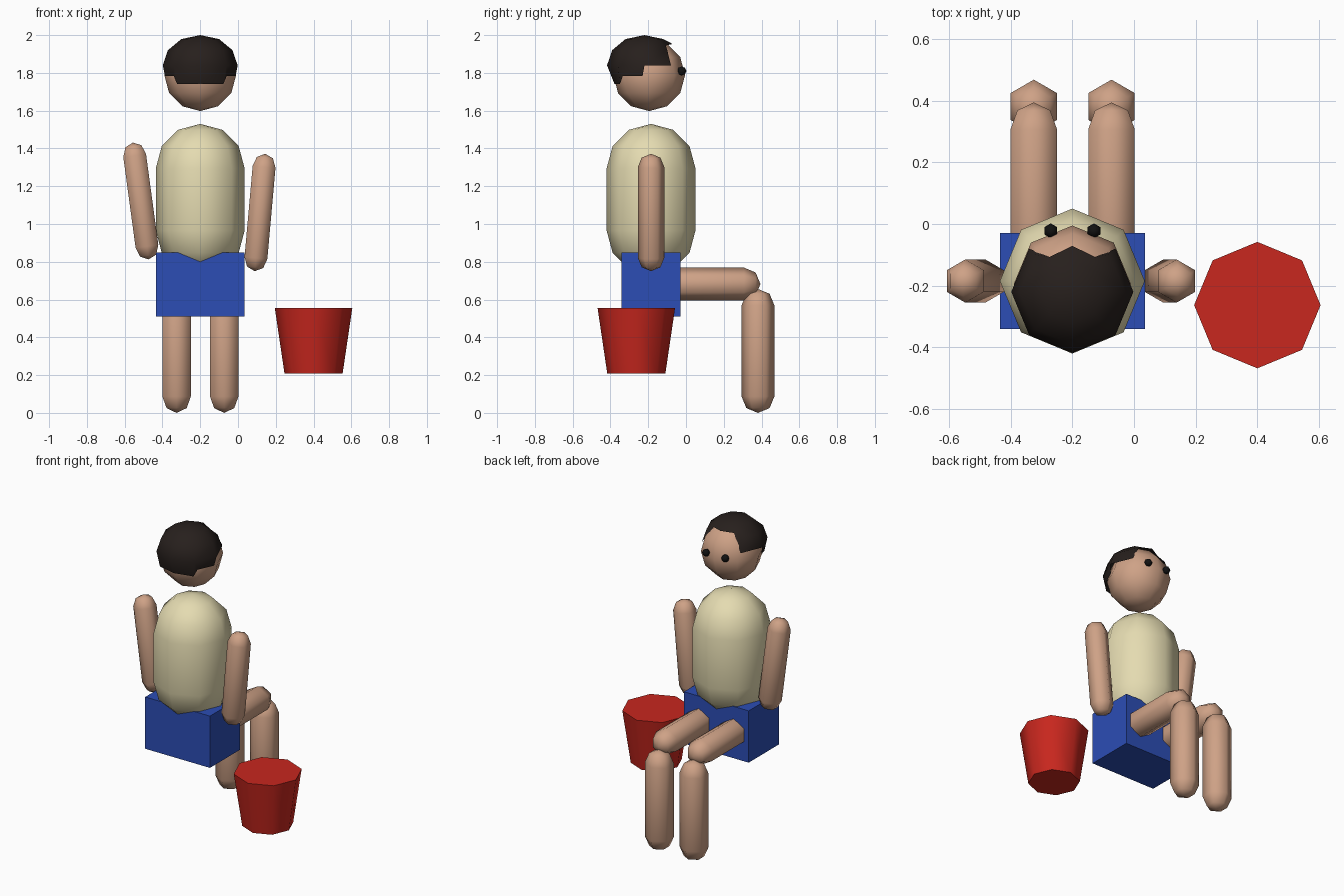
import bpy, bmesh
from math import sin, cos, pi
from mathutils import Vector

if "Cube" in bpy.data.objects:
    bpy.data.objects.remove(bpy.data.objects["Cube"])


def mat(name, rgb):
    m = bpy.data.materials.new(name)
    m.diffuse_color = (*rgb, 1)
    m.use_nodes = True
    m.node_tree.nodes["Principled BSDF"].inputs["Base Color"].default_value = m.diffuse_color
    return m


SKIN = mat("skin", (0.62, 0.36, 0.24))
HAIR = mat("dark_hair", (0.02, 0.014, 0.012))
SHIRT = mat("cream", (0.78, 0.71, 0.44))
BLUE = mat("blue", (0.025, 0.075, 0.46))
RED = mat("red", (0.58, 0.02, 0.013))
BLACK = mat("black", (0.006, 0.006, 0.006))


def add(name, bm, material, smooth=True):
    bmesh.ops.recalc_face_normals(bm, faces=bm.faces)
    for f in bm.faces:
        f.smooth = smooth
    me = bpy.data.meshes.new(name)
    bm.to_mesh(me)
    bm.free()
    me.materials.append(material)
    ob = bpy.data.objects.new(name, me)
    bpy.context.collection.objects.link(ob)
    return ob


def capsule(name, a, b, r, seg, rings, material):
    """Round-ended tube between cap centres a and b (a == b gives a ball)."""
    a, b = Vector(a), Vector(b)
    length = (b - a).length
    prof = [(r * sin(pi / 2 * i / rings), -r * cos(pi / 2 * i / rings)) for i in range(1, rings + 1)]
    top = [(q, length - z) for q, z in reversed(prof)]
    prof += top if length > 0 else top[1:]
    bm = bmesh.new()
    loops = [[bm.verts.new((q * sin(2 * pi * k / seg), q * cos(2 * pi * k / seg), z))
              for k in range(seg)] for q, z in prof]
    lo, hi = bm.verts.new((0, 0, -r)), bm.verts.new((0, 0, length + r))
    for k in range(seg):
        n = (k + 1) % seg
        bm.faces.new((lo, loops[0][k], loops[0][n]))
        bm.faces.new((hi, loops[-1][n], loops[-1][k]))
        for u, v in zip(loops, loops[1:]):
            bm.faces.new((u[k], u[n], v[n], v[k]))
    ob = add(name, bm, material)
    ob.location = a
    if length > 0:
        ob.rotation_mode = 'QUATERNION'
        ob.rotation_quaternion = Vector((0, 0, 1)).rotation_difference(b - a)
    return ob


# torso, head and eyes
capsule("torso", (-0.2, -0.185, 0.965), (-0.2, -0.185, 1.295), 0.235, 8, 3, SHIRT)
capsule("head", (-0.2, -0.195, 1.788), (-0.2, -0.195, 1.788), 0.19, 8, 3, SKIN)
for side, x in (("left", -0.27), ("right", -0.13)):
    capsule(side + "_eye", (x, -0.022, 1.81), (x, -0.022, 1.81), 0.024, 6, 2, BLACK)

# shorts
bm = bmesh.new()
bmesh.ops.create_cube(bm, size=1)
bmesh.ops.scale(bm, vec=(0.47, 0.312, 0.34), verts=bm.verts)
bmesh.ops.translate(bm, vec=(-0.2, -0.185, 0.68), verts=bm.verts)
add("shorts", bm, BLUE, False)

# arms, thighs and shins
capsule("left_arm", (-0.482, -0.185, 0.882), (-0.547, -0.185, 1.362), 0.07, 6, 2, SKIN)
capsule("right_arm", (0.095, -0.185, 0.82), (0.138, -0.185, 1.302), 0.07, 6, 2, SKIN)
for side, x in (("left", -0.325), ("right", -0.073)):
    capsule(side + "_thigh", (x, -0.15, 0.682), (x, 0.307, 0.682), 0.087, 6, 2, SKIN)
    capsule(side + "_shin", (x, 0.381, 0.087), (x, 0.381, 0.569), 0.087, 6, 2, SKIN)

# hair: a faceted dome, open over the forehead, stepping down at the back
bm = bmesh.new()


def ring(q, z):
    return [(q * sin(k * pi / 4), q * cos(k * pi / 4), z) for k in range(5)]


P, A, B, E = (0, 0, 2.0), ring(0.1, 1.979), ring(0.171, 1.92), ring(0.198, 1.84)
F = [(0, 0.149, 1.953), (0.074, 0.113, 1.945)]
S = [(0.187, -0.01, 1.783), (0.14, -0.115, 1.783), (0.122, -0.13, 1.74), (0, -0.158, 1.74)]
faces = [(P, A[k], A[k + 1]) for k in range(4)]
faces += [(A[k], B[k], B[k + 1], A[k + 1]) for k in range(1, 4)]
faces += [(B[k], E[k], E[k + 1], B[k + 1]) for k in range(1, 4)]
faces += [(A[0], F[0], F[1], A[1]), (A[1], F[1], B[1]), (F[1], E[1], B[1]),
          (E[2], S[0], S[1], E[3]), (E[3], S[1], S[2]), (E[3], S[2], S[3], E[4])]
for s in (1, -1):
    for f in faces:
        bm.faces.new([bm.verts.new((s * x, y, z)) for x, y, z in f])
bmesh.ops.remove_doubles(bm, verts=bm.verts, dist=0.0005)
bmesh.ops.translate(bm, vec=(-0.2, -0.22, 0), verts=bm.verts)
add("hair", bm, HAIR)

# bucket
bm = bmesh.new()
bmesh.ops.create_cone(bm, cap_ends=True, segments=8, radius1=0.154, radius2=0.205, depth=0.345)
bmesh.ops.translate(bm, vec=(0.4, -0.263, 0.382), verts=bm.verts)
bucket = add("bucket", bm, RED)
for f in bucket.data.polygons:
    f.use_smooth = len(f.vertices) == 4
for e in bucket.data.edges:
    z0, z1 = (bucket.data.vertices[i].co.z for i in e.vertices)
    e.use_edge_sharp = abs(z0 - z1) < 0.01
